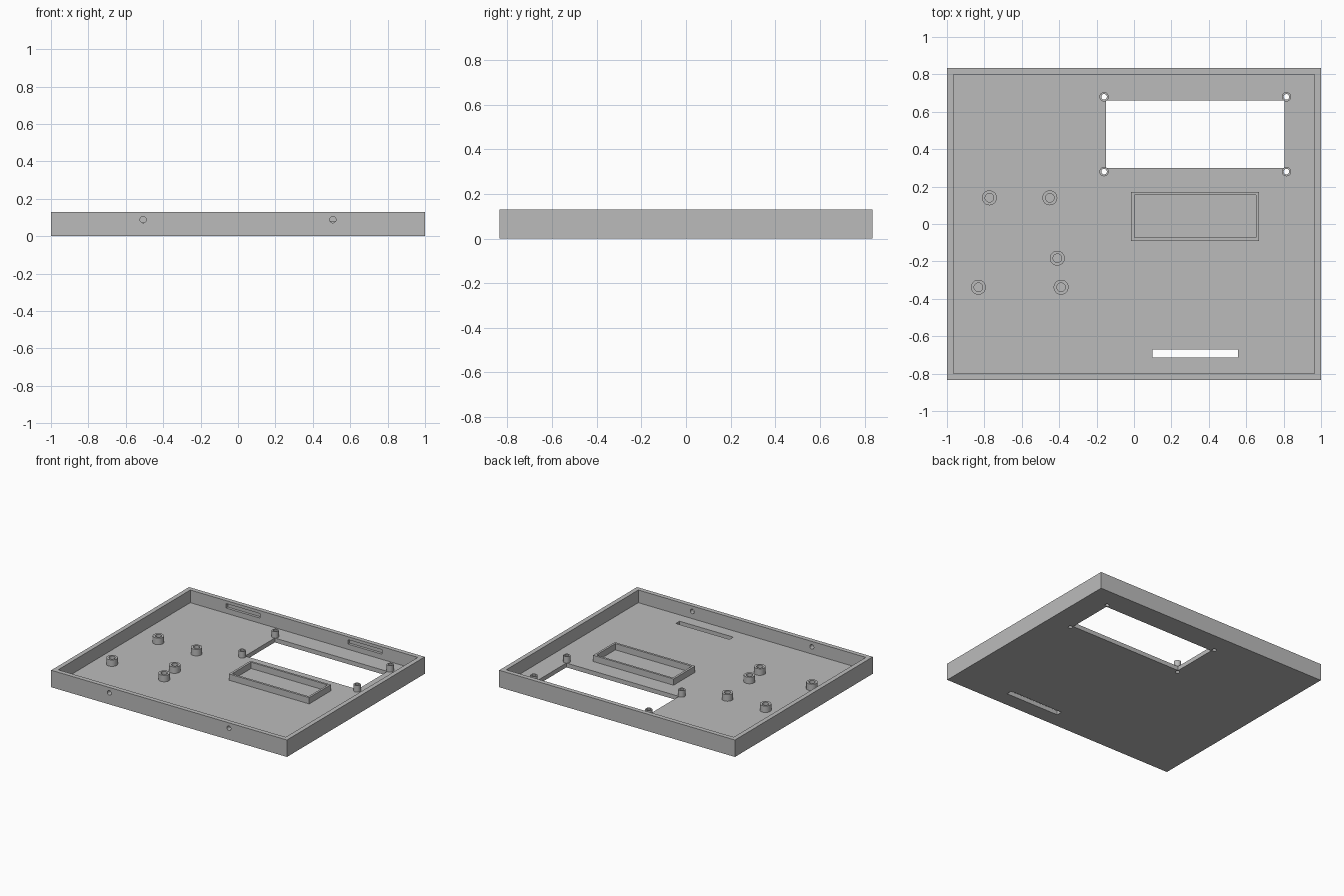
import bpy
import bmesh
from math import pi

cube = bpy.data.objects.get("Cube")
if cube:
    bpy.data.objects.remove(cube, do_unlink=True)

HX, HY, H = 1.0, 0.835, 0.13      # half sizes and height of the tray
WALL, FLOOR, POST_TOP = 0.035, 0.033, 0.083

grey = bpy.data.materials.new("plain grey")
grey.use_nodes = True
colour = (0.5, 0.5, 0.5, 1)
grey.diffuse_color = colour
grey.node_tree.nodes["Principled BSDF"].inputs["Base Color"].default_value = colour


def finish(name, bm):
    bmesh.ops.recalc_face_normals(bm, faces=bm.faces)
    mesh = bpy.data.meshes.new(name)
    bm.to_mesh(mesh)
    bm.free()
    mesh.materials.append(grey)
    obj = bpy.data.objects.new(name, mesh)
    bpy.context.collection.objects.link(obj)
    return obj


def box(name, x0, x1, y0, y1, z0, z1):
    bm = bmesh.new()
    bmesh.ops.create_cube(bm, size=1)
    bmesh.ops.scale(bm, vec=(x1 - x0, y1 - y0, z1 - z0), verts=bm.verts)
    bmesh.ops.translate(bm, vec=((x0 + x1) / 2, (y0 + y1) / 2, (z0 + z1) / 2), verts=bm.verts)
    return finish(name, bm)


def rod(name, radius, length, location, along_y=False):
    bpy.ops.mesh.primitive_cylinder_add(vertices=24, radius=radius, depth=length, location=location,
                                        rotation=(pi / 2 if along_y else 0, 0, 0))
    obj = bpy.context.object
    obj.name = name
    obj.data.materials.append(grey)
    return obj


def cut(target, cutter):
    mod = target.modifiers.new("cut", 'BOOLEAN')
    mod.operation, mod.solver, mod.object = 'DIFFERENCE', 'EXACT', cutter
    bpy.context.view_layer.objects.active = target
    bpy.ops.object.modifier_apply(modifier=mod.name)
    bpy.data.objects.remove(cutter, do_unlink=True)


def smooth(obj):
    bpy.ops.object.select_all(action='DESELECT')
    obj.select_set(True)
    bpy.context.view_layer.objects.active = obj
    bpy.ops.object.shade_smooth_by_angle(angle=pi / 6)


def tube(name, x, y, outer, inner):
    # Hollow post: a rectangular section turned about its axis
    bm = bmesh.new()
    section = [(inner, FLOOR), (outer, FLOOR), (outer, POST_TOP), (inner, POST_TOP)]
    verts = [bm.verts.new((r, 0, z)) for r, z in section]
    edges = [bm.edges.new((verts[i], verts[(i + 1) % 4])) for i in range(4)]
    bmesh.ops.spin(bm, geom=verts + edges, cent=(0, 0, 0), axis=(0, 0, 1), angle=2 * pi, steps=24)
    bmesh.ops.remove_doubles(bm, verts=bm.verts, dist=0.0005)
    bmesh.ops.translate(bm, vec=(x, y, 0), verts=bm.verts)
    smooth(finish(name, bm))


# Open tray with display window and floor slot
tray = box("tray", -HX, HX, -HY, HY, 0, H)
cut(tray, box("cavity", -HX + WALL, HX - WALL, -HY + WALL, HY - WALL, FLOOR, H + 0.1))
cut(tray, box("window_cutter", -0.15, 0.805, 0.30, 0.66, -0.1, 0.06))
cut(tray, box("slot_cutter", 0.10, 0.555, -0.715, -0.67, -0.1, 0.06))

# Screw holes in the front wall, latch recesses inside the back wall
for x in (-0.507, 0.507):
    cut(tray, rod("screw_cutter", 0.017, 0.1, (x, -HY + WALL / 2, 0.088), True))
for x in (-0.516, 0.516):
    cut(tray, box("latch_cutter", x - 0.144, x + 0.144, HY - WALL - 0.02, HY - 0.015, 0.073, 0.107))

# Hollow posts at the window corners, open through the floor
for x in (-0.16, 0.815):
    for y in (0.28, 0.68):
        cut(tray, rod("post_cutter", 0.015, 0.2, (x, y, 0)))
        tube("window_post", x, y, 0.025, 0.015)
smooth(tray)

# Board standoffs with blind holes
for x, y in [(-0.773, 0.14), (-0.45, 0.14), (-0.41, -0.183), (-0.832, -0.338), (-0.39, -0.338)]:
    tube("standoff", x, y, 0.04, 0.023)

# Raised rectangular frame
frame = box("raised_frame", -0.015, 0.667, -0.09, 0.172, FLOOR, 0.081)
cut(frame, box("frame_cutter", 0.002, 0.651, -0.073, 0.156, 0, 0.2))
